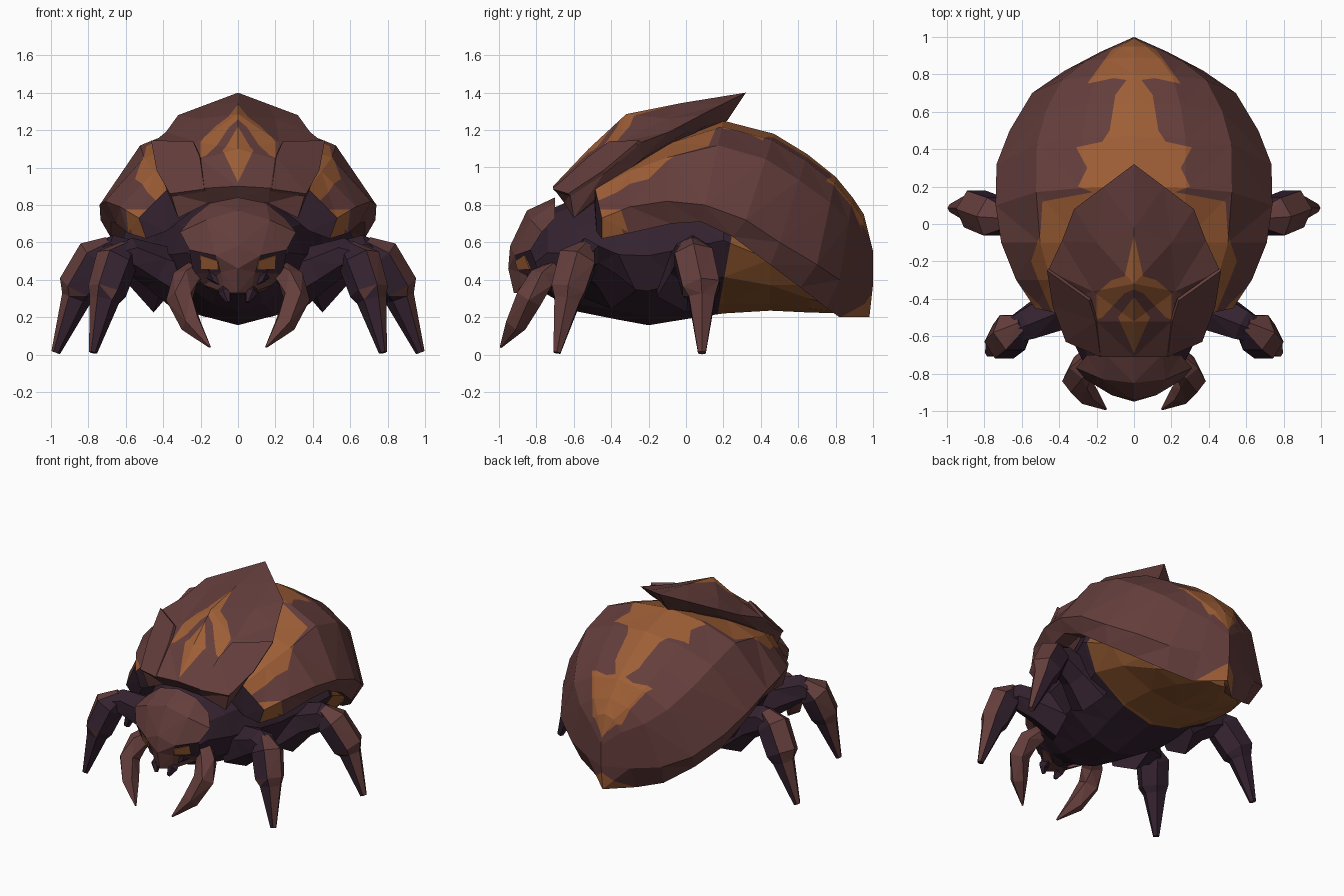
import bpy, bmesh, math
from mathutils import Vector

if "Cube" in bpy.data.objects:
    bpy.data.objects.remove(bpy.data.objects["Cube"])


def material(name, rgb):
    m = bpy.data.materials.new(name)
    m.diffuse_color = (*rgb, 1)
    m.use_nodes = True
    m.node_tree.nodes["Principled BSDF"].inputs["Base Color"].default_value = m.diffuse_color
    return m


SHELL, ORANGE, DARK, AMBER = range(4)
MATS = [material("shell_brown", (0.127, 0.048, 0.045)),
        material("marking_orange", (0.34, 0.112, 0.037)),
        material("body_purple", (0.034, 0.016, 0.029)),
        material("belly_amber", (0.27, 0.095, 0.028))]


def grid(rows, mat, cap_start=None, closed=False):
    """Triangulated skin through rows of points."""
    bm = bmesh.new()
    vs = [[bm.verts.new(p) for p in r] for r in rows]
    for a, b in zip(vs, vs[1:]):
        n = len(a)
        for j in range(n if closed else n - 1):
            k = (j + 1) % n
            bm.faces.new((a[j], a[k], b[k], b[j])).material_index = mat
    if cap_start is not None:
        bm.faces.new(vs[0]).material_index = cap_start
    if closed:
        bm.faces.new(vs[-1]).material_index = mat
    bmesh.ops.remove_doubles(bm, verts=bm.verts[:], dist=1e-4)
    bmesh.ops.triangulate(bm, faces=bm.faces[:])
    bmesh.ops.recalc_face_normals(bm, faces=bm.faces[:])
    return bm


def face_outward(bm, ref):
    ref = Vector(ref)
    if sum(f.normal.dot(f.calc_center_median() - ref) * f.calc_area() for f in bm.faces) < 0:
        bmesh.ops.reverse_faces(bm, faces=bm.faces[:])
    bm.normal_update()


def cut(bm, co, no):
    bmesh.ops.bisect_plane(bm, geom=bm.verts[:] + bm.edges[:] + bm.faces[:],
                           dist=1e-5, plane_co=co, plane_no=no)


def inside(p, poly):
    hit = False
    for (ax, ay), (bx, by) in zip(poly, poly[1:] + poly[:1]):
        if (ay > p.y) != (by > p.y) and p.x < ax + (p.y - ay) / (by - ay) * (bx - ax):
            hit = not hit
    return hit


def paint(bm, polys, mat, zmin):
    """Cut outlines drawn from above into the skin and colour their insides."""
    for poly in polys:
        for a, b in zip(poly, poly[1:] + poly[:1]):
            if a[0] + b[0] > 0:
                cut(bm, (*a, 0), (b[1] - a[1], a[0] - b[0], 0))
    bm.normal_update()
    for f in bm.faces:
        c = f.calc_center_median()
        if c.z > zmin and f.normal.z > 0 and any(inside(c, p) for p in polys):
            f.material_index = mat


def finish(name, bm, mirror=True, thick=0):
    me = bpy.data.meshes.new(name)
    bm.to_mesh(me)
    bm.free()
    for m in MATS:
        me.materials.append(m)
    ob = bpy.data.objects.new(name, me)
    bpy.context.collection.objects.link(ob)
    if thick:
        s = ob.modifiers.new("thickness", 'SOLIDIFY')
        s.thickness, s.offset = thick, -1
    if mirror:
        ob.modifiers.new("mirror", 'MIRROR')
    return ob


def limb(name, path, mat, sides=6, out=None, flat=1.0):
    """Tapered faceted limb; faces turned away from 'out' are dark."""
    pts = [Vector(p[:3]) for p in path]
    rows = []
    for i, p in enumerate(pts):
        d = (pts[min(i + 1, len(pts) - 1)] - pts[max(i - 1, 0)]).normalized()
        u = d.cross(Vector((0, 1, 0))).normalized()
        v = d.cross(u)
        r = path[i][3]
        rows.append([p + u * r * flat * math.cos(t) + v * r * math.sin(t)
                     for t in (math.tau * k / sides for k in range(sides))])
    bm = grid(rows, mat, cap_start=mat, closed=True)
    bm.normal_update()
    if out:
        for f in bm.faces:
            if f.normal.dot(Vector(out)) < 0.12:
                f.material_index = DARK
    return finish(name, bm)


# Wing shell: ribs from spine (y,z) over widest point (x,y,z) to rim (x,y,z)
ribs = [(-.5, .95, .53, -.45, .73, .49, -.45, .62), (-.3, 1.06, .63, -.3, .79, .59, -.3, .65),
        (-.1, 1.15, .71, -.1, .82, .65, -.08, .70), (.2, 1.25, .74, .1, .80, .68, .08, .71),
        (.47, 1.18, .735, .32, .72, .68, .25, .63), (.65, 1.07, .665, .5, .60, .62, .45, .48),
        (.8, .95, .545, .7, .48, .50, .61, .36), (.89, .84, .37, .82, .40, .34, .75, .25),
        (.95, .75, .18, .92, .38, .17, .82, .20), (1.0, .55, 0, 1.0, .38, 0, .98, .20)]
rows = []
for sy, sz, wx, wy, wz, rx, ry, rz in ribs:
    row = []
    for t in map(math.radians, (0, 22, 45, 90)):
        c = math.cos(t)
        row.append((wx * math.sin(t), wy + (sy - wy) * c, wz + (sz - wz) * c))
    rows.append(row + [(rx, ry, rz), (rx * .78, ry - .03, rz + .04)])
bm = grid(rows, SHELL, cap_start=DARK)
face_outward(bm, (0, .2, .5))
paint(bm, [[(0, .99), (.12, .93), (.25, .75), (.11, .78), (.04, .77), (0, .79)],
           [(0, .79), (.04, .77), (.1, .69), (.13, .5), (.17, .44), (.31, .41), (.25, .3),
            (.3, .2), (.22, .17), (0, .17)],
           [(0, .17), (.22, .17), (.49, .12), (.5, -.05), (.55, -.2), (.50, -.33),
            (.43, -.49), (0, -.52)]], ORANGE, .64)
# Front corner and tail tip markings
cut(bm, (0, -.34, 0), (0, 1, -.1))
cut(bm, (0, 0, .775), (0, 0, 1))
cut(bm, (0, 0, .33), (.8, 0, 1))
for f in bm.faces:
    c = f.calc_center_median()
    corner = c.y < -.34 + .1 * c.z and c.y < -.28 and c.x > .46 and c.z < .775
    if f.material_index != DARK and corner and c.y < -.34:
        f.material_index = ORANGE
    if c.y > .86 and c.z + .8 * c.x < .33:
        f.material_index = ORANGE
finish("wing_shell", bm)

# Body: rings (y, half width, bottom, top), amber at the rear
rings = [(-.85, .16, .33, .58), (-.74, .27, .32, .77), (-.58, .35, .23, .84), (-.38, .43, .19, .88),
         (-.2, .48, .157, .90), (0, .56, .19, .95), (.2, .62, .22, 1.0), (.45, .58, .235, .78),
         (.66, .44, .225, .52), (.86, .16, .22, .32)]
rows = []
for y, w, a, b in rings:
    row = []
    for k in range(12):
        t = math.tau * k / 12
        c, s = math.cos(t), math.sin(t)
        pinch = abs(c) ** .35 if s < 0 else 1
        row.append((w * c * pinch, y, (a + b) / 2 + (b - a) / 2 * s))
    rows.append(row)
bm = grid(rows, DARK, cap_start=DARK, closed=True)
cut(bm, (0, .17, .22), (0, 1, -.18))
for f in bm.faces:
    c = f.calc_center_median()
    if c.y - .17 > .18 * (c.z - .22):
        f.material_index = AMBER
finish("body", bm, mirror=False)

# Neck shield with raised rear point and folded underside
rows = [[(0, .32, 1.4), (.16, .2, 1.34), (.32, .08, 1.28)],
        [(0, -.02, 1.345), (.2, -.1, 1.26), (.385, -.09, 1.19)],
        [(0, -.32, 1.285), (.22, -.36, 1.135), (.46, -.25, 1.13)],
        [(0, -.52, 1.10), (.2, -.52, 1.045), (.42, -.43, .98)],
        [(0, -.71, .9), (.17, -.71, .89), (.36, -.62, .86)],
        [(0, -.66, .83), (.16, -.65, .81), (.32, -.60, .73)],
        [(0, -.2, 1.02), (.2, -.2, 1.03), (.40, -.23, 1.05)],
        [(0, .22, 1.25), (.12, .12, 1.23), (.27, .02, 1.2)],
        [(0, .32, 1.4), (.16, .2, 1.34), (.32, .08, 1.28)]]
bm = grid(rows, SHELL)
bm.verts.ensure_lookup_table()
edge = [next(v for v in bm.verts if (v.co - Vector(r[-1])).length < 1e-3) for r in rows[:-1]]
bmesh.ops.triangulate(bm, faces=[bm.faces.new(edge)])
bmesh.ops.recalc_face_normals(bm, faces=bm.faces[:])
face_outward(bm, (0, -.2, 1.1))
paint(bm, [[(0, -.06), (.05, -.28), (.12, -.3), (.2, -.37), (.2, -.51), (.17, -.5), (.05, -.37),
            (0, -.35)],
           [(0, -.39), (.085, -.5), (0, -.69)]], ORANGE, .85)
finish("neck_shield", bm)

# Overlapping side plates on the shield
bm = grid([[(.24, -.41, 1.14), (.465, -.25, 1.145)], [(.205, -.52, 1.06), (.435, -.44, .985)],
           [(.18, -.712, .885), (.365, -.63, .86)]], SHELL)
face_outward(bm, (0, -.2, .7))
finish("shield_side_plate", bm, thick=.02)

# Head mask with dark eye sockets
bm = grid([[(0, -.70, .84), (.15, -.70, .81), (.25, -.70, .73)],
           [(0, -.85, .77), (.17, -.83, .72), (.31, -.77, .655)],
           [(0, -.94, .58), (.12, -.915, .53), (.26, -.83, .56)],
           [(0, -.95, .46), (.09, -.89, .44), (.24, -.78, .43)],
           [(0, -.92, .33), (.07, -.87, .33), (.18, -.75, .37)],
           [(0, -.8, .32), (.06, -.78, .32), (.14, -.72, .34)]], SHELL)
face_outward(bm, (0, -.7, .55))
for f in bm.faces:
    c = f.calc_center_median()
    if c.x > .13 and .44 < c.z < .56:
        f.material_index = DARK
finish("head_mask", bm)

# Eyes
bm = grid([[(.11, -.915, .50), (.2, -.863, .53)], [(.105, -.90, .452), (.2, -.835, .455)]], ORANGE)
face_outward(bm, (0, -.7, .5))
finish("eye", bm, thick=.008)

# Mouth parts and pincers
limb("mouth_feeler", [(.06, -.80, .37, .04), (.07, -.87, .33, .035), (.05, -.89, .28, .012)], DARK, 5)
limb("pincer", [(.22, -.70, .45, .06), (.28, -.77, .40, .075), (.31, -.84, .30, .075),
                (.25, -.91, .165, .06), (.15, -.99, .04, .006)], SHELL, 5)

# Legs: dark thighs, armoured shins
limb("front_thigh", [(.28, -.40, .40, .17), (.44, -.47, .47, .12), (.58, -.54, .53, .095),
                     (.66, -.58, .50, .07)], DARK)
limb("front_shin", [(.585, -.53, .57, .05), (.65, -.58, .50, .115), (.70, -.63, .34, .105),
                    (.715, -.635, .29, .08), (.775, -.69, .01, .022)], SHELL, 6, (1, -.1, .2))
limb("rear_thigh", [(.36, 0, .38, .18), (.53, .02, .48, .12), (.68, .035, .54, .10),
                    (.76, .05, .51, .08)], DARK)
limb("rear_shin", [(.67, .03, .58, .06), (.75, .04, .52, .118), (.85, .08, .355, .115),
                   (.865, .085, .30, .08), (.975, .085, .01, .024)], SHELL, 6, (1, 0, .2))
